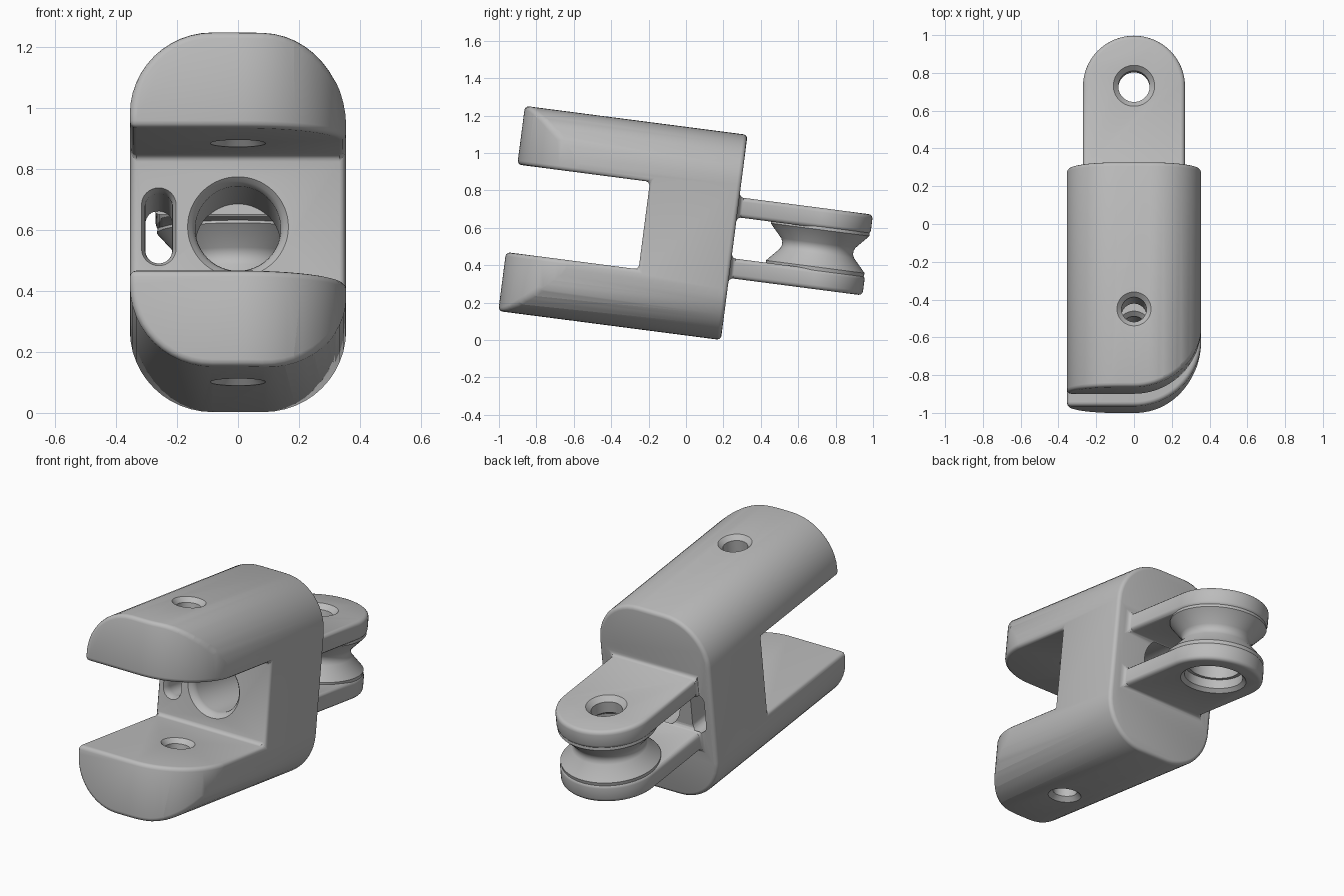
import bpy, bmesh, math
from math import sin, cos, pi
from mathutils import Matrix

if "Cube" in bpy.data.objects:
    bpy.data.objects.remove(bpy.data.objects["Cube"])

TILT = math.radians(7.4)
MID = 0.577        # height of the centre line
FRONT, BACK = -1.015, 0.185
HALF = 0.355       # half width of the body


def arc(cx, cy, r, a0, a1, n):
    return [(cx + r * cos(a0 + (a1 - a0) * i / n),
             cy + r * sin(a0 + (a1 - a0) * i / n)) for i in range(n + 1)]


def rounded_rect(cx, cy, hx, hy, r, n=12):
    pts = []
    for k, (sx, sy) in enumerate([(1, 1), (-1, 1), (-1, -1), (1, -1)]):
        pts += arc(cx + sx * (hx - r), cy + sy * (hy - r), r, k * pi / 2, (k + 1) * pi / 2, n)
    return [p for i, p in enumerate(pts) if math.dist(p, pts[i - 1]) > 1e-5]


def circle(cx, cy, r, n=64):
    return arc(cx, cy, r, 0, 2 * pi, n)[:-1]


def loft(name, sections, axis):
    """Skin (outline, position) sections stacked along the y or z axis."""
    bm = bmesh.new()
    rings = []
    for outline, pos in sections:
        rings.append([bm.verts.new((a, pos, b) if axis == "y" else (a, b, pos))
                      for a, b in outline])
    for r0, r1 in zip(rings, rings[1:]):
        for i in range(len(r0)):
            bm.faces.new((r0[i - 1], r0[i], r1[i], r1[i - 1]))
    bm.faces.new(rings[0])
    bm.faces.new(rings[-1])
    bmesh.ops.recalc_face_normals(bm, faces=bm.faces)
    mesh = bpy.data.meshes.new(name)
    bm.to_mesh(mesh)
    bm.free()
    ob = bpy.data.objects.new(name, mesh)
    bpy.context.collection.objects.link(ob)
    return ob


helpers = []


def combine(op, cutter):
    mod = body.modifiers.new(cutter.name, "BOOLEAN")
    mod.operation, mod.solver, mod.object = op, "EXACT", cutter
    cutter.hide_render = True
    helpers.append(cutter)


# Body: long rounded bar
bar = rounded_rect(0, MID, HALF, 0.553, 0.27)
body = loft("swivel_clevis_body", [(bar, FRONT - 0.1), (bar, BACK)], "y")

# Front tip: square on one side, rounded on the other
tip = [(-0.6, 1), (-0.6, FRONT)] + arc(0, FRONT + 0.356, 0.356, -pi / 2, 0, 20) \
    + [(0.6, FRONT + 0.356), (0.6, 1)]
combine("INTERSECT", loft("tip_plan", [(tip, -0.5), (tip, 2)], "z"))

# Jaw opening between the two prongs
jaw = [(-1, MID - 0.235), (1, MID - 0.235), (1, MID + 0.237), (-1, MID + 0.237)]
combine("DIFFERENCE", loft("jaw_opening", [(jaw, -2), (jaw, -0.3)], "y"))

# Rear lugs
PIVOT, LUG = 0.635, 0.27
lug = [(-LUG, 0.05), (LUG, 0.05)] + arc(0, PIVOT, LUG, 0, pi, 32)
for name, low, high in (("lower_lug", 0.358, 0.465), ("upper_lug", 0.686, 0.793)):
    combine("UNION", loft(name, [(lug, low), (lug, high)], "z"))

# Soft edges and inner fillets
soft = body.modifiers.new("soft_edges", "BEVEL")
soft.width, soft.segments, soft.limit_method = 0.022, 3, "ANGLE"
soft.angle_limit = math.radians(40)
soft.use_clamp_overlap = False

# Waisted hub between the lugs
hub = [(0.262, -0.13), (0.266, -0.1), (0.2, -0.028), (0.192, -0.01),
       (0.192, 0.01), (0.2, 0.028), (0.266, 0.1), (0.262, 0.13)]
combine("UNION", loft("waisted_hub", [(circle(0, PIVOT, r), MID + h) for r, h in hub], "z"))


def bore(name, y, profile):
    combine("DIFFERENCE", loft(name, [(circle(0, y, r), z) for r, z in profile], "z"))


# Stepped pivot bore, wide from below
bore("pivot_bore", PIVOT, [(0.2, 0.338), (0.16, 0.378), (0.16, 0.43), (0.14, 0.43),
                           (0.14, 0.66), (0.083, 0.7), (0.083, 0.765), (0.13, 0.815)])

# Chamfered pin holes through both prongs
for name, low, high in (("lower_pin_hole", 0.024, 0.342), ("upper_pin_hole", 0.814, 1.13)):
    bore(name, -0.6, [(0.11, low - 0.02), (0.066, low + 0.025),
                      (0.066, high - 0.025), (0.11, high + 0.02)])

# Large centre passage and side slot, with softened front rims
rim = [(0.035, -0.32), (0.03, -0.305), (0.012, -0.285), (0.003, -0.27), (0, -0.255), (0, 0.195)]
combine("DIFFERENCE", loft("centre_passage",
        [(circle(0, MID, 0.14 + g), y) for g, y in rim], "y"))
combine("DIFFERENCE", loft("side_slot",
        [(rounded_rect(-0.26, MID, 0.044 + g / 2, 0.116 + g / 2, 0.0435 + g / 2, 8), y)
         for g, y in rim], "y"))

# Bake the modifiers, drop the helpers and tilt the part
graph = bpy.context.evaluated_depsgraph_get()
baked = bpy.data.meshes.new_from_object(body.evaluated_get(graph))
body.modifiers.clear()
body.data = baked
for ob in helpers:
    bpy.data.objects.remove(ob)
body.data.transform(Matrix.Rotation(-TILT, 4, "X"))

# Material
grey = bpy.data.materials.new("plain_grey")
grey.use_nodes = True
colour = (0.5, 0.5, 0.5, 1)
grey.diffuse_color = colour
grey.node_tree.nodes["Principled BSDF"].inputs["Base Color"].default_value = colour
body.data.materials.clear()
body.data.materials.append(grey)

bpy.ops.object.select_all(action="DESELECT")
body.select_set(True)
bpy.context.view_layer.objects.active = body
bpy.ops.object.shade_smooth_by_angle(angle=math.radians(32))
